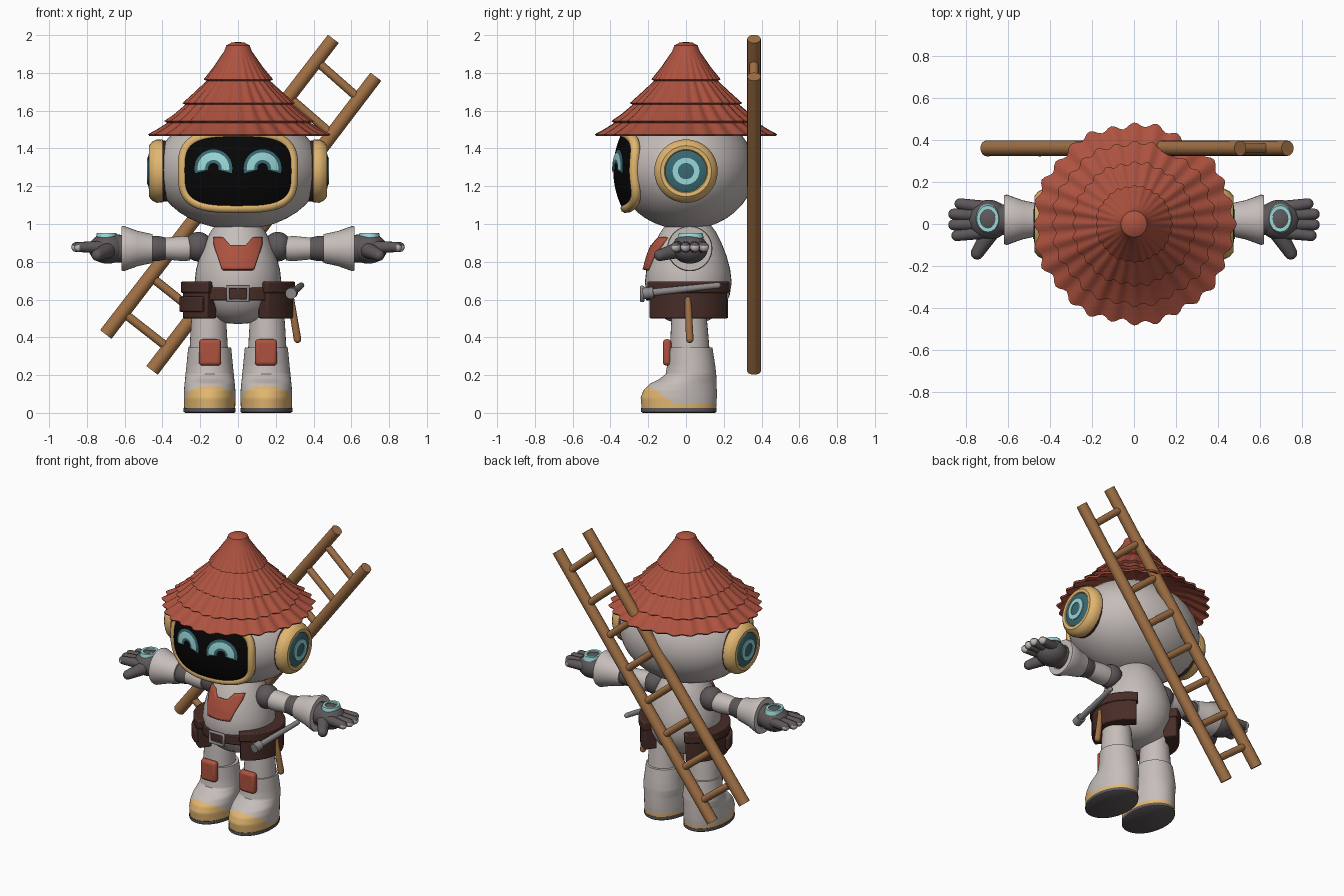
import bpy, bmesh, math
from math import sin, cos, pi, sqrt, radians
from mathutils import Matrix, Vector

if "Cube" in bpy.data.objects:
    bpy.data.objects.remove(bpy.data.objects["Cube"])


def colour(name, *rgb):
    m = bpy.data.materials.new(name)
    m.use_nodes = True
    m.diffuse_color = (*rgb, 1)
    node = next(n for n in m.node_tree.nodes if n.type == 'BSDF_PRINCIPLED')
    node.inputs["Base Color"].default_value = (*rgb, 1)
    node.inputs["Roughness"].default_value = 0.7
    return m


SHELL = colour("warm light grey", .56, .51, .49)
RED = colour("roof red", .42, .085, .05)
YELLOW = colour("soft yellow", .76, .47, .16)
BROWN = colour("dark leather", .065, .026, .02)
WOOD = colour("wood", .36, .165, .06)
DARK = colour("dark grey", .11, .095, .1)
CYAN = colour("glow cyan", .33, .68, .68)
TEAL = colour("deep teal", .04, .14, .17)
BLACK = colour("visor black", .002, .002, .002)
METAL = colour("metal grey", .27, .25, .26)


def finish(bm, name, mats, rule=None, recalc=True):
    bmesh.ops.remove_doubles(bm, verts=bm.verts, dist=1e-5)
    if recalc:
        bmesh.ops.recalc_face_normals(bm, faces=bm.faces)
    if rule:
        for f in bm.faces:
            f.material_index = rule(f.calc_center_median())
    me = bpy.data.meshes.new(name)
    bm.to_mesh(me)
    bm.free()
    ob = bpy.data.objects.new(name, me)
    bpy.context.collection.objects.link(ob)
    for m in mats if isinstance(mats, list) else [mats]:
        me.materials.append(m)
    bpy.ops.object.select_all(action='DESELECT')
    ob.select_set(True)
    bpy.context.view_layer.objects.active = ob
    bpy.ops.object.shade_smooth_by_angle(angle=radians(40))
    return ob


def loft(name, rings, mats, M=Matrix(), segs=32, rule=None, wave=None, closed=False):
    """Rings are (height, centre x, centre y, radius x, radius y)."""
    bm = bmesh.new()
    rows = []
    for h, cx, cy, rx, ry in rings:
        row = []
        for i in range(segs):
            a = 2 * pi * i / segs
            k = 1 + (wave(a, rx) if wave else 0)
            row.append(bm.verts.new(M @ Vector((cx + k * rx * cos(a), cy + k * ry * sin(a), h))))
        rows.append(row)
    pairs = list(zip(rows, rows[1:])) + ([(rows[-1], rows[0])] if closed else [])
    for r, t in pairs:
        for i in range(segs):
            j = (i + 1) % segs
            bm.faces.new((r[i], r[j], t[j], t[i]))
    if not closed:
        for r, row in ((rings[0], rows[0]), (rings[-1], rows[-1])):
            if r[3] > .001:
                bm.faces.new(row)
    return finish(bm, name, mats, rule)


def lathe(name, profile, mats, M=Matrix(), **kw):
    return loft(name, [(h, 0, 0, r, r) for h, r in profile], mats, M, **kw)


def rod(name, a, b, r0, r1, mats, round_end=True, **kw):
    a, b = Vector(a), Vector(b)
    L = (b - a).length
    M = Matrix.Translation(a) @ (b - a).to_track_quat('Z', 'Y').to_matrix().to_4x4()
    prof = [(0, r0), (L, r1)]
    if round_end:
        steps = [radians(d) for d in range(0, 91, 15)]
        prof = [(-r0 * cos(t), r0 * sin(t)) for t in steps]
        prof += [(L + r1 * sin(t), r1 * cos(t)) for t in steps]
    return lathe(name, prof, mats, M, segs=16, **kw)


def ball(name, c, r, mats, segs=32):
    steps = [pi * i / 20 for i in range(21)]
    rings = [(c[2] - r[2] * cos(t), c[0], c[1], r[0] * sin(t), r[1] * sin(t)) for t in steps]
    return loft(name, rings, mats, segs=segs)


def patch(name, fn, nu, nv, depth, off, mat, thick=0):
    """Front-facing sheet laid over a curved body."""
    bm = bmesh.new()
    g = []
    for i in range(nu + 1):
        pts = [fn(i / nu, j / nv) for j in range(nv + 1)]
        g.append([bm.verts.new((x, depth(x, z) - off, z)) for x, z in pts])
    for i in range(nu):
        for j in range(nv):
            bm.faces.new((g[i][j], g[i + 1][j], g[i + 1][j + 1], g[i][j + 1]))
    bm.normal_update()
    bmesh.ops.reverse_faces(bm, faces=[f for f in bm.faces if f.normal.y > 0])
    ob = finish(bm, name, mat, recalc=False)
    if thick:
        mod = ob.modifiers.new("thickness", 'SOLIDIFY')
        mod.thickness = thick
    return ob


def band(name, a0, a1, z0, z1, r0, r1, mat, n=24):
    """Curved block wrapped around the waist."""
    bm = bmesh.new()
    rows = []
    for i in range(n + 1):
        a = radians(a0 + (a1 - a0) * i / n)
        rows.append([bm.verts.new((r * cos(a), .015 + .85 * r * sin(a), z))
                     for r, z in ((r0, z0), (r1, z0), (r1, z1), (r0, z1))])
    for r, t in zip(rows, rows[1:]):
        for k in range(4):
            bm.faces.new((r[k], r[(k + 1) % 4], t[(k + 1) % 4], t[k]))
    bm.faces.new(rows[0])
    bm.faces.new(rows[-1])
    ob = finish(bm, name, mat)
    mod = ob.modifiers.new("soft edges", 'BEVEL')
    mod.width, mod.segments = .008, 2
    return ob


def tube(name, pts, r, mat):
    cu = bpy.data.curves.new(name, 'CURVE')
    cu.dimensions, cu.bevel_depth, cu.bevel_resolution = '3D', r, 3
    sp = cu.splines.new('POLY')
    sp.points.add(len(pts) - 1)
    for p, q in zip(sp.points, pts):
        p.co = (*q, 1)
    sp.use_cyclic_u = True
    cu.materials.append(mat)
    ob = bpy.data.objects.new(name, cu)
    bpy.context.collection.objects.link(ob)
    for p in cu.splines:
        p.use_smooth = True


# Head and visor
HZ, HX, HY, HH = 1.285, .44, .365, .315
ball("head", (0, 0, HZ), (HX, HY, HH), SHELL, 48)


def face_y(x, z):
    return -HY * sqrt(max(.02, 1 - (x / HX) ** 2 - .6 * ((z - HZ) / HH) ** 2))


def oval(t, a, b):
    c, s = cos(t), sin(t)
    return (a * math.copysign(abs(c) ** .6, c), 1.28 + b * math.copysign(abs(s) ** .6, s))


patch("visor", lambda u, v: oval(2 * pi * u, .285 * v, .185 * v), 64, 12, face_y, .02, BLACK)
rim = [oval(2 * pi * i / 64, .292, .195) for i in range(64)]
tube("visor_frame", [(x, face_y(x, z) - .002, z) for x, z in rim], .027, YELLOW)


def arch(cx, r0, r1, spread):
    def fn(u, v):
        t, r = radians(-spread + (180 + 2 * spread) * u), r0 + (r1 - r0) * v
        return cx + r * cos(t), 1.295 + r * sin(t)
    return fn


for s, side in ((1, "left"), (-1, "right")):
    patch(side + "_eye_halo", arch(s * .13, .028, .1, 15), 24, 4, face_y, .024, TEAL)
    patch(side + "_eye", arch(s * .13, .044, .084, 8), 24, 3, face_y, .028, CYAN)

# Hat with four overlapping pleated tiers
hat = [(1.965, 0), (1.96, .035), (1.945, .062), (1.915, .073), (1.89, .09), (1.83, .13), (1.765, .18),
       (1.758, .165), (1.70, .225), (1.64, .29), (1.632, .275), (1.58, .335), (1.545, .385),
       (1.535, .37), (1.50, .425), (1.475, .47), (1.465, .462), (1.53, .34), (1.57, .2), (1.6, 0)]
lathe("pleated_hat", hat, RED, segs=168,
      wave=lambda a, r: .027 * min(1, max(0, (r - .07) * 8)) * (cos(28 * a) + .5 * cos(9 * a)))

# Torso
body = [(.47, 0), (.475, .06), (.49, .11), (.52, .155), (.56, .19), (.62, .219), (.69, .23), (.76, .222),
        (.83, .203), (.9, .176), (.96, .145), (1.02, .1)]
lathe("torso", body, SHELL, Matrix.Translation((0, .012, 0)), segs=40)


def chest_y(x, z):
    for (z0, r0), (z1, r1) in zip(body, body[1:]):
        if z0 <= z <= z1:
            r = r0 + (r1 - r0) * (z - z0) / (z1 - z0)
            return .012 - sqrt(max(.001, r * r - x * x))
    return 0


def chest_shape(u, v):
    k = abs(2 * u - 1)
    top = .89 + .04 * min(1, max(0, (k - .35) / .25))
    return (2 * u - 1) * (.085 + .045 * min(1, v * 1.3)), .76 + v * (top - .76)


patch("chest_plate", chest_shape, 24, 10, chest_y, .02, RED, .03)

# Belt, hip pouches and buckle
band("belt", 205, 335, .595, .665, .2, .268, BROWN)
for s, side in ((0, "left"), (180, "right")):
    band(side + "_hip_pouch", s - 58, s + 56, .5, .66, .2, .292, BROWN)
    band(side + "_pouch_flap", s - 60, s + 58, .635, .695, .2, .303, BROWN)
band("small_pouch", 188, 232, .535, .615, .25, .315, BROWN)
tube("buckle", [(x * .053, -.232, .63 + z * .036) for x, z in ((-1, -1), (1, -1), (1, 1), (-1, 1))], .012, METAL)

# Hammer on the left hip
rod("hammer_handle", (.28, .01, .6), (.315, .02, .39), .018, .02, WOOD)
rod("hammer_head", (.285, -.2, .635), (.335, .17, .675), .02, .016, METAL)
rod("hammer_face", (.28, -.225, .632), (.288, -.17, .638), .03, .03, METAL, False)


def pad_box(name, c, size, mat):
    bm = bmesh.new()
    bmesh.ops.create_cube(bm, size=1, matrix=Matrix.Translation(c) @ Matrix.Diagonal((*size, 1)))
    ob = finish(bm, name, mat)
    mod = ob.modifiers.new("rounded", 'BEVEL')
    mod.width, mod.segments = .019, 3


def toe_cap(c):
    return 1 if c.z < .05 or c.z < .145 - .7 * max(0, c.y + .2) else 0


# Leg outline: height, front y, back y, half width
leg = [(.025, -.235, .16, .135), (.08, -.24, .163, .137), (.12, -.225, .163, .136), (.155, -.19, .162, .133),
       (.18, -.14, .161, .13), (.205, -.108, .16, .128), (.25, -.1, .155, .123), (.345, -.095, .14, .114)]
thigh = [(.33, -.085, .125, .102), (.45, -.08, .115, .095), (.6, -.07, .1, .085)]
sole = [(0, -.228, .153, .13), (.006, -.238, .162, .138), (.026, -.238, .162, .138)]


def leg_rings(keys, cx, n=1):
    out = []
    for p, q in zip(keys, keys[1:]):
        out += [[a + (b - a) * i / n for a, b in zip(p, q)] for i in range(n)]
    return [(z, cx, (f + b) / 2, w, (b - f) / 2) for z, f, b, w in out + [keys[-1]]]


X_AXIS = Matrix.Rotation(pi / 2, 4, 'Y')
for s, side in ((1, "left"), (-1, "right")):
    # Legs
    loft(side + "_boot", leg_rings(leg, s * .15, 5), [SHELL, YELLOW], segs=64, rule=toe_cap)
    loft(side + "_thigh", leg_rings(thigh, s * .155), SHELL)
    loft(side + "_sole", leg_rings(sole, s * .15), DARK, segs=48)
    pad_box(side + "_knee_pad", (s * .148, -.1, .32), (.118, .045, .14), RED)

    # Ear discs
    E = Matrix.Scale(s, 4, (1, 0, 0)) @ Matrix.Translation((0, 0, 1.28)) @ X_AXIS
    lathe(side + "_ear_base", [(.34, .155), (.4, .163)], BROWN, E)
    lathe(side + "_ear_ring", [(.39, .155), (.4, .166), (.43, .168), (.455, .155), (.472, .135), (.47, .115),
                               (.455, .105), (.39, .105)], YELLOW, E, closed=True)
    lathe(side + "_ear_disc", [(.39, .11), (.465, .11), (.475, .085), (.477, 0)], TEAL, E)
    lathe(side + "_ear_glow", [(.47, .043), (.481, .043), (.481, .071), (.47, .071)], CYAN, E, closed=True)

    # Arms
    A = Matrix.Scale(s, 4, (1, 0, 0)) @ Matrix.Translation((0, .02, .87)) @ X_AXIS
    ball(side + "_shoulder", (s * .21, .02, .88), (.075, .078, .078), DARK)
    lathe(side + "_upper_arm", [(.25, .05), (.255, .064), (.3, .066), (.38, .058), (.385, .04)], SHELL, A)
    lathe(side + "_elbow", [(.36, .05), (.38, .058), (.42, .066), (.46, .068), (.48, .06)], DARK, A)
    lathe(side + "_forearm", [(.45, .05), (.452, .076), (.53, .093), (.605, .12), (.617, .116), (.617, .08),
                              (.58, .05)], SHELL, A)

    # Hands
    ball(side + "_palm", (s * .69, .02, .87), (.1, .095, .08), DARK)
    lathe(side + "_wrist", [(.57, .07), (.66, .075)], DARK, A)
    for i, y in enumerate((-.055, -.004, .047, .096)):
        tip = .857 - .03 * (i == 3) - .015 * (i == 0)
        rod(f"{side}_finger_{i + 1}", (s * .73, .02 + (y - .02) * .8, .878), (s * tip, y, .878), .032, .026,
            [DARK, SHELL], rule=lambda c: int(abs(c.x) > .81 and c.z < .884))
    rod(side + "_thumb", (s * .69, -.05, .86), (s * .745, -.138, .835), .042, .031, DARK)
    ring = [(.935, .036), (.952, .036), (.952, .052), (.925, .058)]
    loft(side + "_hand_glow", [(h, s * .695, .025, r, r * 1.2) for h, r in ring], CYAN, closed=True)

# Ladder on the back
FOOT = Vector((-.7, .36, .415)), Vector((-.455, .36, .225))
TOP = Vector((.505, .36, 1.98)), Vector((.73, .36, 1.78))
for a, b, side in zip(FOOT, TOP, ("upper", "lower")):
    rod(side + "_ladder_rail", a, b, .038, .036, WOOD, False)
for i in range(8):
    t = .075 + .85 * i / 7
    rod(f"ladder_rung_{i + 1}", FOOT[0].lerp(TOP[0], t), FOOT[1].lerp(TOP[1], t), .023, .023, WOOD, False)
